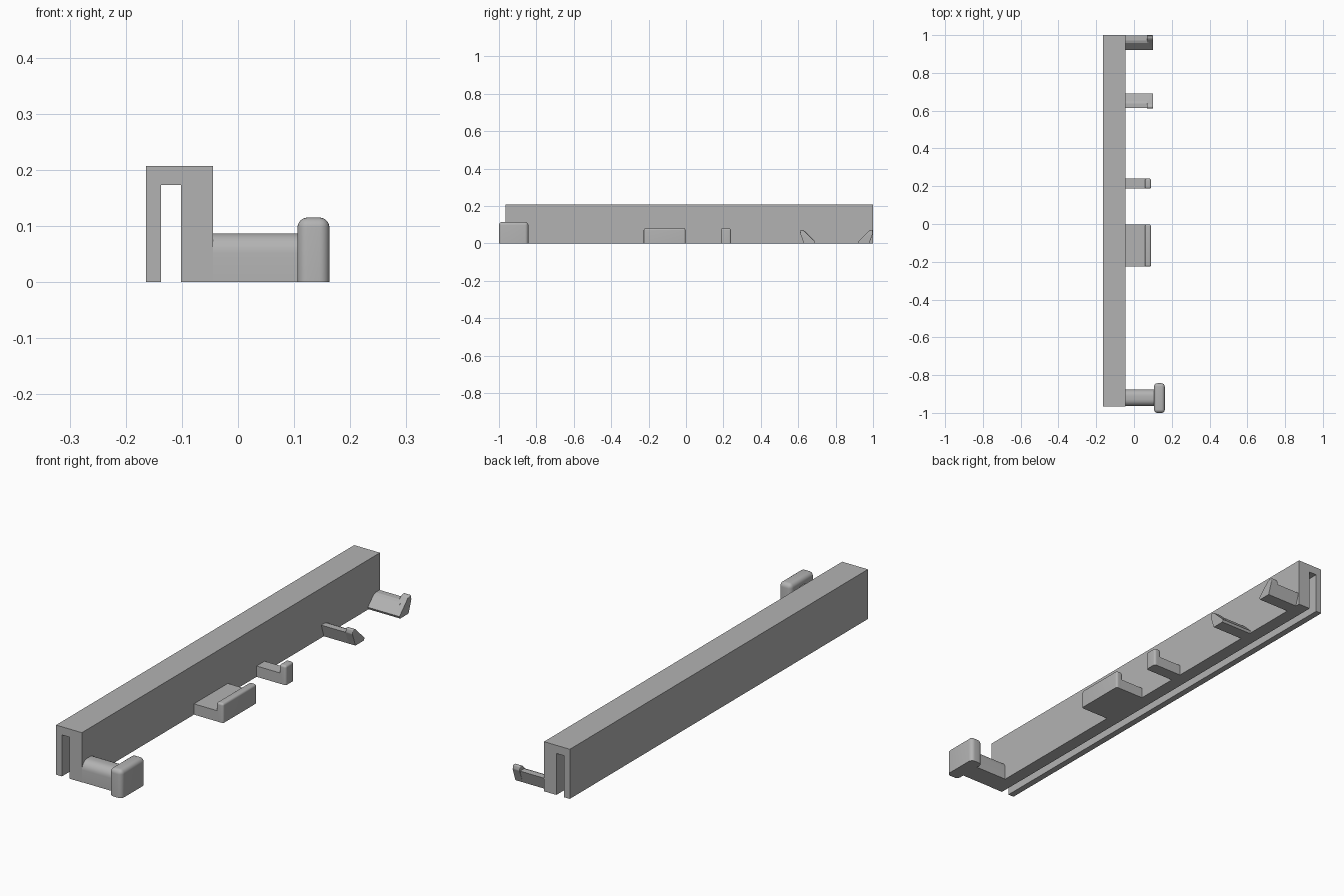
import bpy, bmesh
from mathutils import Vector

cube = bpy.data.objects.get("Cube")
if cube:
    bpy.data.objects.remove(cube, do_unlink=True)

grey = bpy.data.materials.new("plain grey")
grey.use_nodes = True
grey.diffuse_color = (0.45, 0.45, 0.45, 1)
grey.node_tree.nodes["Principled BSDF"].inputs["Base Color"].default_value = (0.45, 0.45, 0.45, 1)


def prism(name, points, axis, start, end, radius=0, pick=None):
    """Extrude a closed profile along x or y, rounding the edges chosen by pick."""
    def place(p, t):
        return (t, p[0], p[1]) if axis == "x" else (p[0], t, p[1])
    bm = bmesh.new()
    face = bm.faces.new([bm.verts.new(place(p, start)) for p in points])
    new = bmesh.ops.extrude_face_region(bm, geom=[face])["geom"]
    shift = Vector(place((0, 0), end - start))
    bmesh.ops.translate(bm, vec=shift, verts=[g for g in new if isinstance(g, bmesh.types.BMVert)])
    bmesh.ops.recalc_face_normals(bm, faces=bm.faces)
    if radius:
        edges = [e for e in bm.edges if pick(e)]
        bmesh.ops.bevel(bm, geom=edges, offset=radius, segments=6, profile=0.5, affect="EDGES")
    mesh = bpy.data.meshes.new(name)
    bm.to_mesh(mesh)
    bm.free()
    mesh.materials.append(grey)
    obj = bpy.data.objects.new(name, mesh)
    bpy.context.collection.objects.link(obj)
    if radius:
        bpy.ops.object.select_all(action="DESELECT")
        obj.select_set(True)
        bpy.context.view_layer.objects.active = obj
        bpy.ops.object.shade_smooth_by_angle()
    return obj


def rect(a0, a1, z0, z1):
    return [(a0, z0), (a1, z0), (a1, z1), (a0, z1)]


def above_base(e):
    return max(v.co.z for v in e.verts) > 0.001


def top_along_x(e):
    return min(v.co.z for v in e.verts) > 0.08 and abs(e.verts[0].co.x - e.verts[1].co.x) > 0.1


WALL = -0.045

# Channel rail, open underneath
prism("channel_rail", [(-0.164, 0), (-0.137, 0), (-0.137, 0.173), (-0.102, 0.173),
                       (-0.102, 0), (WALL, 0), (WALL, 0.207), (-0.164, 0.207)],
      "y", -0.965, 1)

# Rounded peg with a wide end cap
prism("peg", rect(-0.964, -0.876, 0, 0.087), "x", WALL, 0.11, 0.035, top_along_x)
prism("peg_cap", rect(-1, -0.843, 0, 0.115), "x", 0.106, 0.163, 0.018, above_base)

# Upright hooks: a low shelf and a rounded lip
for label, y0, y1 in (("wide", -0.226, -0.003), ("narrow", 0.187, 0.24)):
    prism(label + "_hook_shelf", rect(y0, y1, 0, 0.045), "x", WALL, 0.07)
    prism(label + "_hook_lip", rect(y0, y1, 0, 0.08), "x", 0.058, 0.09, 0.009, above_base)

# Sloping hooks, facing opposite ways
for label, y, side in (("middle", 0.61, 1), ("end", 1.0, -1)):
    shelf = [(0.02, 0), (0.075, 0), (0.08, 0.01), (0.042, 0.048), (0.028, 0.053), (0.003, 0.053)]
    lip = [(0.02, 0), (0.075, 0), (0.08, 0.01), (0.024, 0.066), (0.014, 0.072), (0.003, 0.072), (0, 0.055)]
    prism(label + "_slope_shelf", [(y + side * a, z) for a, z in shelf], "x", WALL, 0.08)
    prism(label + "_slope_lip", [(y + side * a, z) for a, z in lip], "x", 0.068, 0.101, 0.004,
          lambda e: min(v.co.z for v in e.verts) > 0.05)
